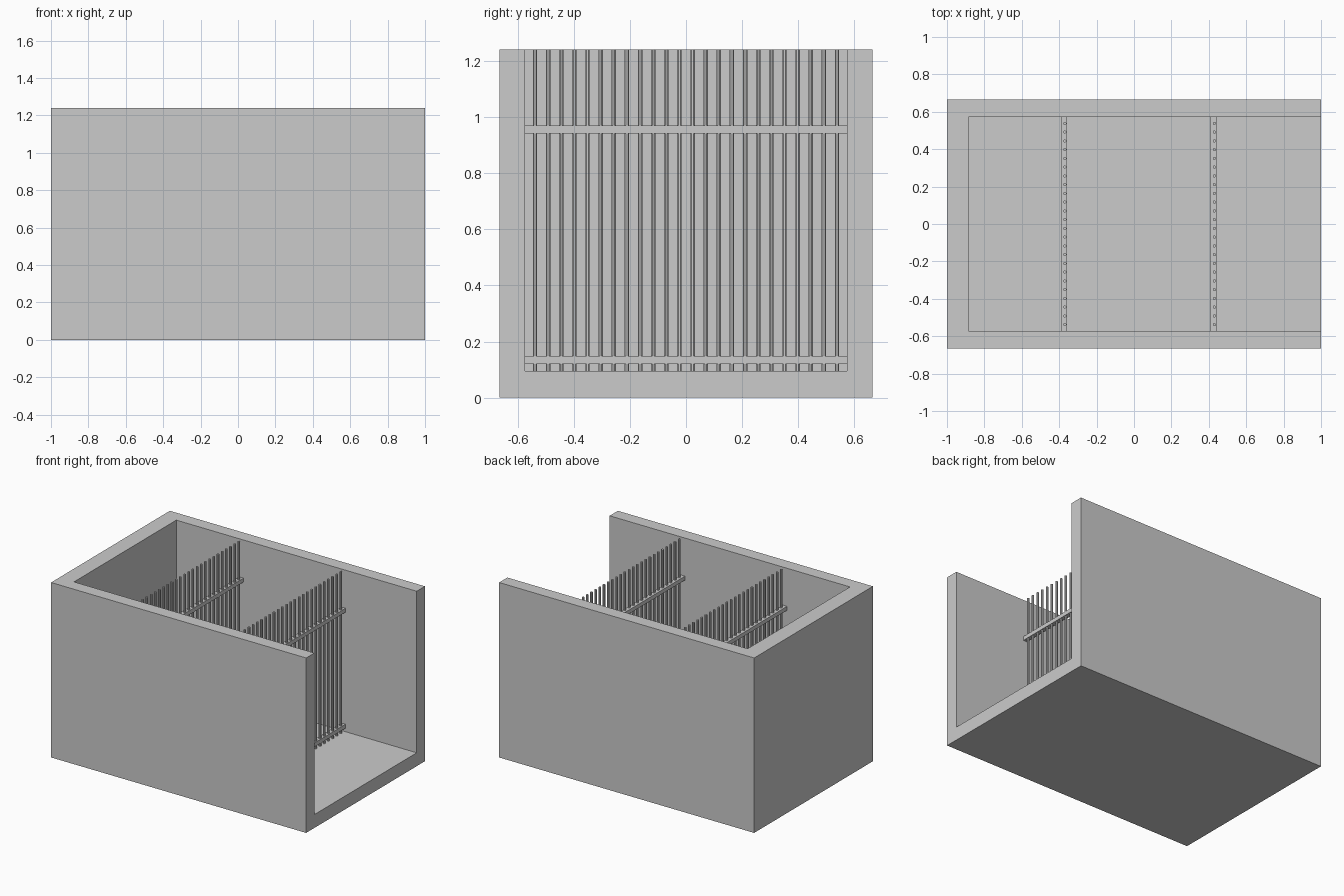
import bpy, bmesh
from math import pi
from mathutils import Matrix, Vector

if "Cube" in bpy.data.objects:
    bpy.data.objects.remove(bpy.data.objects["Cube"])


def finish(name, bm):
    mesh = bpy.data.meshes.new(name)
    bm.to_mesh(mesh)
    bm.free()
    ob = bpy.data.objects.new(name, mesh)
    bpy.context.collection.objects.link(ob)
    return ob


def add_box(bm, lo, hi):
    lo, hi = Vector(lo), Vector(hi)
    bmesh.ops.create_cube(bm, size=1, matrix=Matrix.Translation((lo + hi) / 2) @ Matrix.Diagonal((*(hi - lo), 1)))


def box(name, lo, hi):
    bm = bmesh.new()
    add_box(bm, lo, hi)
    return finish(name, bm)


HEIGHT, FLOOR, INNER_Y = 1.24, 0.095, 0.573

# Thick shell, open at the top and at the right end
shell = box("cell_shell", (-1, -0.665, 0), (1, 0.665, HEIGHT))
cutter = box("shell_cutter", (-0.885, -INNER_Y, FLOOR), (1.2, INNER_Y, 1.5))
cutter.hide_render = True
mod = shell.modifiers.new("hollow", "BOOLEAN")
mod.operation = "DIFFERENCE"
mod.solver = "EXACT"
mod.object = cutter
bpy.context.view_layer.objects.active = shell
bpy.ops.object.modifier_apply(modifier=mod.name)
bpy.data.objects.remove(cutter)

# Two barred partitions: upright rods through two cross rails
COUNT, SPAN = 24, 0.538
for label, x in (("rear", -0.37), ("front", 0.43)):
    bm = bmesh.new()
    for i in range(COUNT):
        y = -SPAN + 2 * SPAN * i / (COUNT - 1)
        bmesh.ops.create_cone(
            bm, cap_ends=True, segments=8, radius1=0.0085, radius2=0.0085,
            depth=HEIGHT - FLOOR,
            matrix=Matrix.Translation((x, y, (HEIGHT + FLOOR) / 2)) @ Matrix.Rotation(pi / 8, 4, "Z"))
    finish(label + "_bars", bm)

    bm = bmesh.new()
    for z in (0.12, 0.942):
        add_box(bm, (x - 0.021, -INNER_Y, z), (x + 0.012, INNER_Y, z + 0.028))
    finish(label + "_rails", bm)
